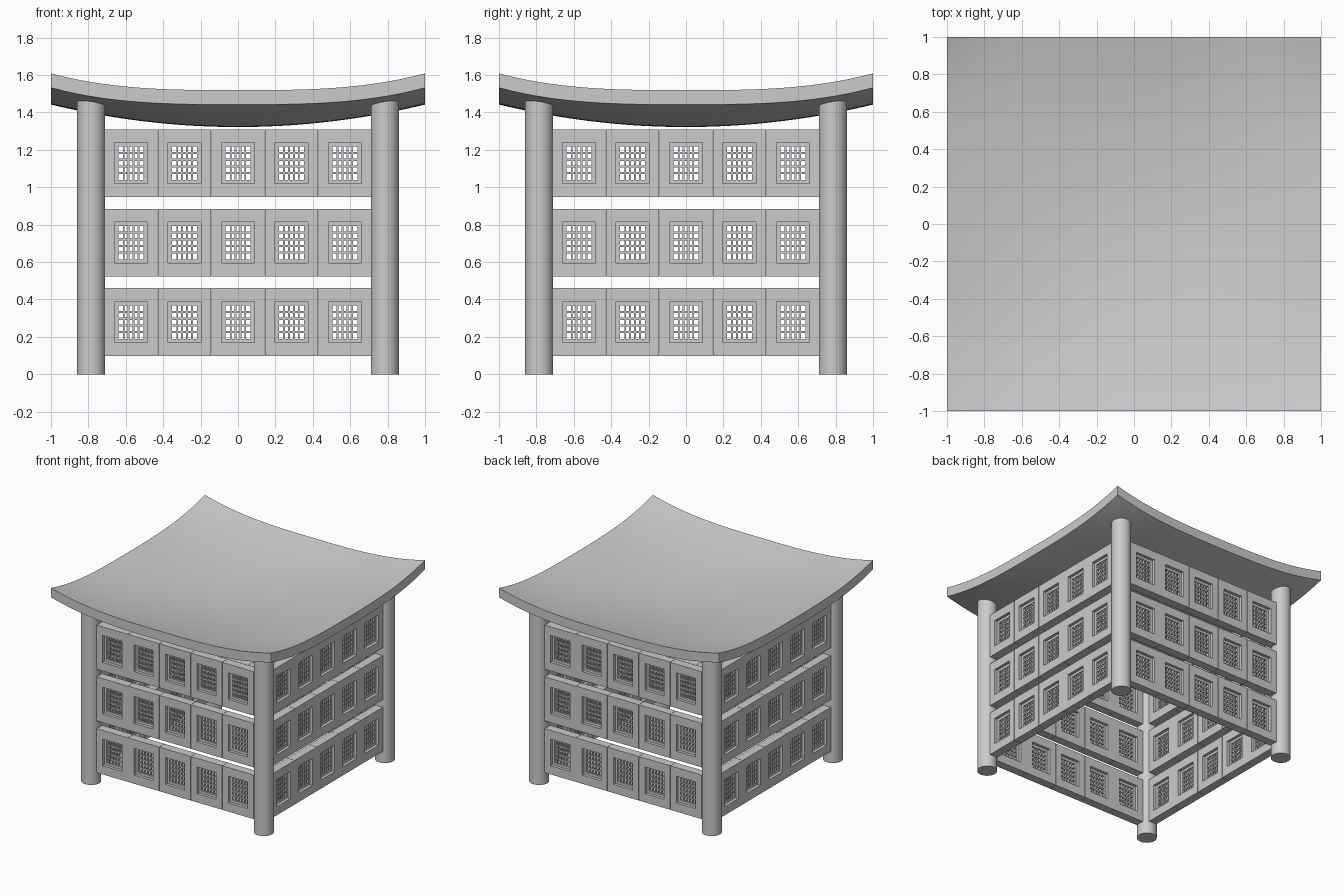
import bpy, bmesh, math
from mathutils import Matrix, Vector

if "Cube" in bpy.data.objects:
    bpy.data.objects.remove(bpy.data.objects["Cube"])


def finish(name, bm):
    bmesh.ops.recalc_face_normals(bm, faces=bm.faces[:])
    me = bpy.data.meshes.new(name)
    bm.to_mesh(me)
    bm.free()
    return me


def add(name, me):
    ob = bpy.data.objects.new(name, me)
    bpy.context.collection.objects.link(ob)
    return ob


def smooth(ob, deg):
    bpy.ops.object.select_all(action='DESELECT')
    ob.select_set(True)
    bpy.context.view_layer.objects.active = ob
    bpy.ops.object.shade_smooth_by_angle(angle=math.radians(deg))


def box(bm, c, s):
    m = Matrix.Translation(Vector(c)) @ Matrix.Diagonal((*s, 1))
    bmesh.ops.create_cube(bm, size=1, matrix=m)


def ring(bm, ow, oh, iw, ih, t):
    """Rectangular frame in the xz plane, given half sizes and thickness."""
    corners = [(-1, -1), (1, -1), (1, 1), (-1, 1)]
    loops = [[bm.verts.new((sx * w, y, sz * h)) for sx, sz in corners]
             for w, h, y in ((ow, oh, -t / 2), (iw, ih, -t / 2), (iw, ih, t / 2), (ow, oh, t / 2))]
    for k in range(4):
        a, b = loops[k], loops[(k + 1) % 4]
        for i in range(4):
            j = (i + 1) % 4
            bm.faces.new((a[i], a[j], b[j], b[i]))


# Roof: square slab bent into a bowl with lifted corners
def sag(x, y):
    return 0.12 * (x * x + y * y) - x * x * y * y * (0.12 - 0.09 * abs(x * y))


bm = bmesh.new()
bmesh.ops.create_grid(bm, x_segments=40, y_segments=40, size=1)
ext = bmesh.ops.extrude_face_region(bm, geom=bm.faces[:])
top = [v for v in ext['geom'] if isinstance(v, bmesh.types.BMVert)]
bmesh.ops.translate(bm, verts=top, vec=(0, 0, 0.077))
for v in bm.verts:
    v.co.z += 1.322 + sag(v.co.x, v.co.y)
roof = add("curved_roof", finish("curved_roof", bm))
smooth(roof, 50)

# Corner posts, running up into the roof
for i, (sx, sy) in enumerate(((-1, -1), (1, -1), (1, 1), (-1, 1))):
    bpy.ops.mesh.primitive_cylinder_add(vertices=32, radius=0.075, depth=1.46,
                                        location=(sx * 0.785, sy * 0.785, 0.73))
    post = bpy.context.object
    post.name = f"corner_post_{i + 1}"
    smooth(post, 40)

# Window panel: thick frame, recessed lattice frame and crossing bars
W, H, T = 0.286, 0.362, 0.07
HW, HH = 0.066, 0.09
bm = bmesh.new()
ring(bm, W / 2 - 0.001, H / 2, 0.0875, 0.11, T)
ring(bm, 0.0875, 0.11, HW, HH, 0.022)
for i in range(1, 5):
    f = i / 5 * 2 - 1
    box(bm, (f * HW, 0, 0), (0.009, 0.020, 2 * HH))
    box(bm, (0, 0, f * HH), (2 * HW, 0.018, 0.011))
panel = finish("window_panel", bm)

# Four walls, three rows, five panels each
for side, name in enumerate(("front", "right", "back", "left")):
    rot = Matrix.Rotation(side * math.pi / 2, 4, 'Z')
    for row, z in enumerate((0.279, 0.704, 1.129)):
        for col in range(5):
            ob = add(f"{name}_panel_{row + 1}_{col + 1}", panel)
            ob.matrix_world = rot @ Matrix.Translation(((col - 2) * W, -0.782, z))
